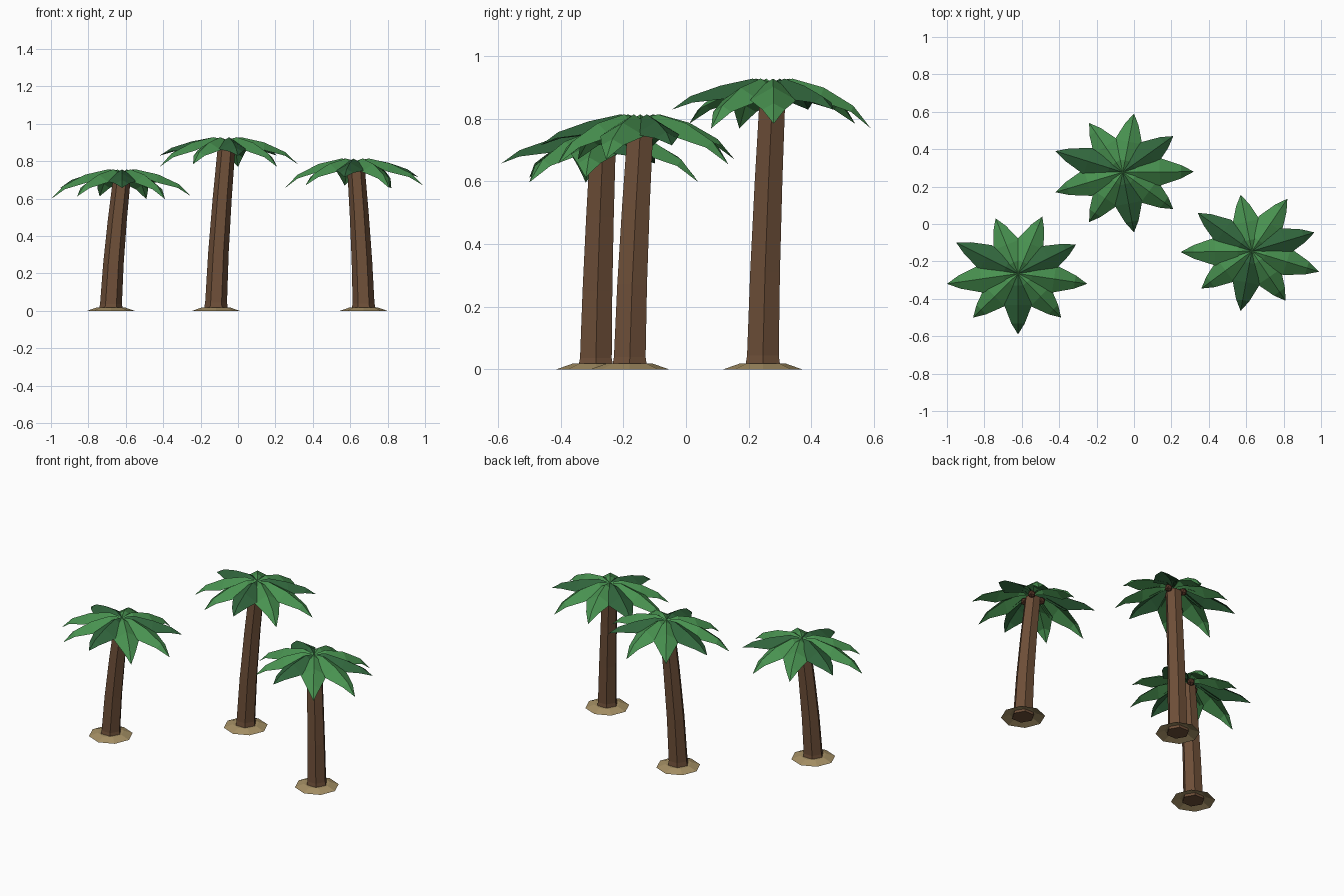
import bpy
import bmesh
from math import cos, sin, pi, radians
from mathutils import Vector

cube = bpy.data.objects.get("Cube")
if cube:
    bpy.data.objects.remove(cube, do_unlink=True)


def make_material(name, rgb):
    mat = bpy.data.materials.new(name)
    mat.use_nodes = True
    color = (*rgb, 1.0)
    mat.diffuse_color = color
    mat.node_tree.nodes["Principled BSDF"].inputs["Base Color"].default_value = color
    return mat


LIGHT_GREEN = make_material("light_leaf_green", (0.065, 0.285, 0.08))
DARK_GREEN = make_material("dark_leaf_green", (0.03, 0.13, 0.045))
BARK = make_material("bark_brown", (0.155, 0.078, 0.04))
SAND = make_material("sand", (0.38, 0.28, 0.13))
NUT = make_material("coconut_brown", (0.09, 0.035, 0.02))


def finish(name, bm, materials):
    mesh = bpy.data.meshes.new(name)
    bm.to_mesh(mesh)
    bm.free()
    for mat in materials:
        mesh.materials.append(mat)
    obj = bpy.data.objects.new(name, mesh)
    bpy.context.collection.objects.link(obj)
    return obj


def ring(bm, center, radius, sides):
    return [bm.verts.new(center + Vector((radius * cos(2 * pi * k / sides),
                                          radius * sin(2 * pi * k / sides), 0)))
            for k in range(sides)]


def bridge(bm, low, high):
    n = len(low)
    for k in range(n):
        j = (k + 1) % n
        bm.faces.new((low[k], low[j], high[j], high[k]))


def sand_mound(name, base):
    # Open-bottomed octagonal mound
    bm = bmesh.new()
    rim = ring(bm, base, 0.126, 8)
    top = ring(bm, base + Vector((0, 0, 0.018)), 0.075, 8)
    bridge(bm, rim, top)
    bm.faces.new(top)
    finish(name, bm, [SAND])


def trunk(name, base, crown):
    # Hexagonal trunk with a flared foot, bending towards the crown
    bm = bmesh.new()
    height = crown.z - 0.025
    rows = []
    for t in (0, 0.05, 0.35, 0.68, 1):
        center = base.lerp(crown, t ** 1.4)
        center.z = height * t
        radius = 0.066 if t == 0 else 0.059 - 0.012 * t
        rows.append(ring(bm, center, radius, 6))
    for low, high in zip(rows, rows[1:]):
        bridge(bm, low, high)
    bm.faces.new(rows[0][::-1])
    bm.faces.new(rows[-1])
    finish(name, bm, [BARK])


def frond(bm, center, tip_xy, droop, index):
    # Folded, arching leaf: a raised midrib with two lowered edges
    out = Vector((tip_xy[0] - center.x, tip_xy[1] - center.y, 0))
    side = Vector((-out.y, out.x, 0)).normalized()
    up = Vector((0, 0, 1))
    root = bm.verts.new(center)
    tip = bm.verts.new(center + out - up * droop)
    rows = []
    # share of length, midrib height, half width, edge drop
    for f, z, w, drop in ((0.2, 0.014, 0.035, 0.022),
                          (0.52, -0.1 * droop, 0.074, 0.042),
                          (0.82, -0.5 * droop, 0.036, 0.02)):
        mid = center + out * f + up * z
        rows.append([bm.verts.new(mid + side * w * s - up * drop * abs(s))
                     for s in (-1, 0, 1)])
    faces = []
    for a in (0, 1):
        faces.append((root, rows[0][a], rows[0][a + 1]))
        faces.append((rows[-1][a], tip, rows[-1][a + 1]))
        for p, q in zip(rows, rows[1:]):
            faces.append((p[a], q[a], q[a + 1], p[a + 1]))
    for verts in faces:
        bm.faces.new(verts).material_index = index


def crown_leaves(name, center, tips):
    # Every third frond is darker and held higher
    bm = bmesh.new()
    for i, tip in enumerate(tips):
        frond(bm, center, tip, (0.085, 0.145, 0.13)[i % 3], int(i % 3 == 0))
    finish(name, bm, [LIGHT_GREEN, DARK_GREEN])


def coconuts(name, center, start):
    # Three nuts tucked around the top of the trunk
    bm = bmesh.new()
    for k in range(3):
        a = radians(start + 120 * k)
        made = bmesh.ops.create_icosphere(bm, subdivisions=1, radius=0.024)
        shift = center + Vector((0.055 * cos(a), 0.055 * sin(a), -0.026))
        bmesh.ops.translate(bm, verts=made["verts"], vec=shift)
    finish(name, bm, [NUT])


# Name, foot, crown centre, first nut angle, frond tips from the front round
TREES = (
    ("left_back", (-0.118, 0.245), (-0.06, 0.277, 0.914), 20,
     ((0, -0.045), (0.21, 0.08), (0.32, 0.28), (0.21, 0.47), (0, 0.59),
      (-0.24, 0.54), (-0.42, 0.39), (-0.42, 0.17), (-0.24, 0.01))),
    ("right_front", (-0.68, -0.288), (-0.62, -0.265, 0.742), 70,
     ((-0.62, -0.59), (-0.39, -0.5), (-0.25, -0.32), (-0.31, -0.11), (-0.49, 0.04),
      (-0.74, 0.03), (-0.95, -0.1), (-1, -0.32), (-0.86, -0.5))),
    ("left_front", (0.672, -0.18), (0.63, -0.145, 0.8), 45,
     ((0.57, -0.465), (0.81, -0.41), (0.99, -0.255), (0.965, -0.045), (0.82, 0.135),
      (0.57, 0.155), (0.34, 0.06), (0.25, -0.15), (0.36, -0.345))),
)

for label, foot, top, nut_angle, tips in TREES:
    base, crown = Vector((*foot, 0)), Vector(top)
    sand_mound(label + "_sand_mound", base)
    trunk(label + "_trunk", base, crown)
    crown_leaves(label + "_fronds", crown, tips)
    coconuts(label + "_coconuts", crown, nut_angle)
